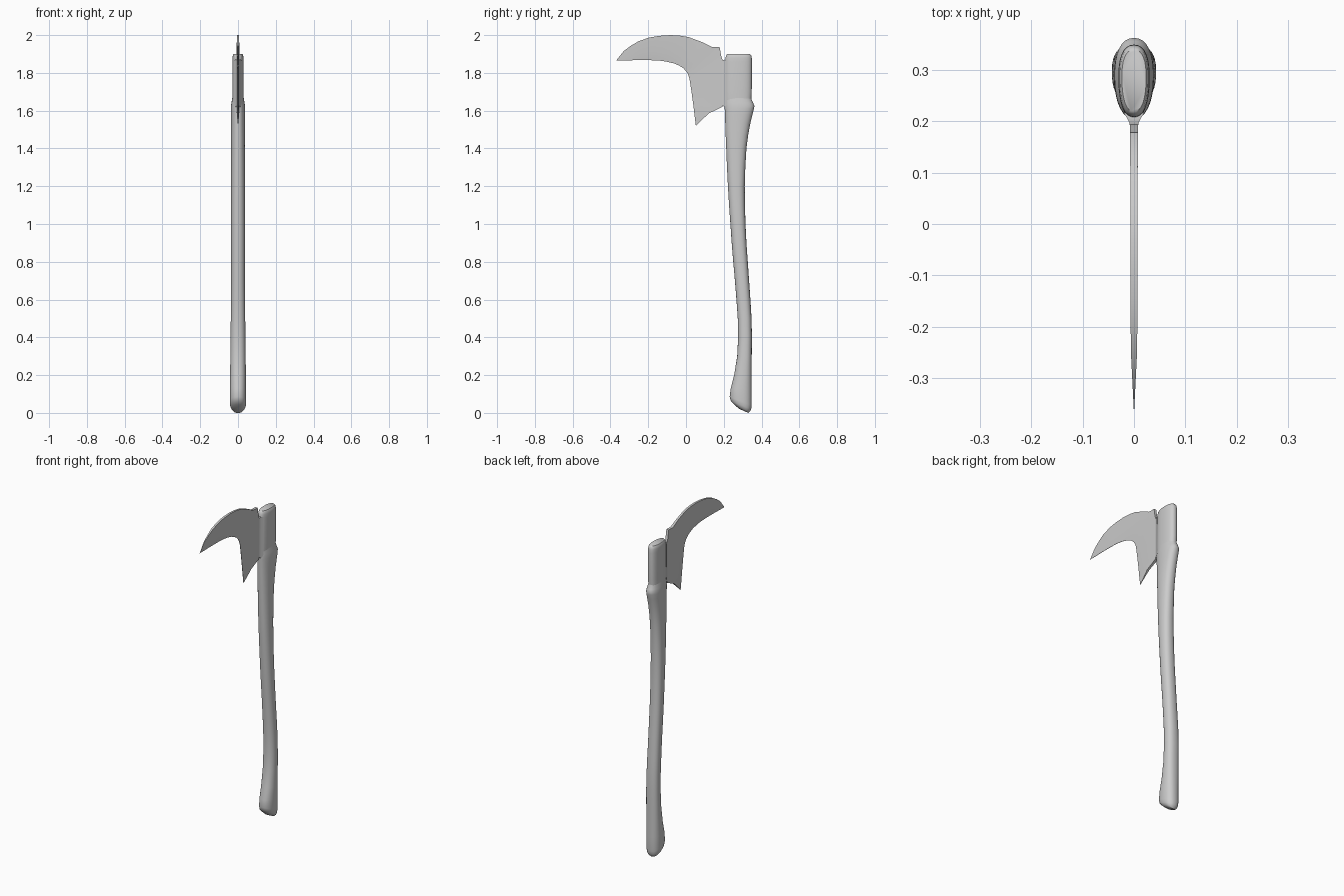
import bpy, bmesh, math

SEG = 32


def finish(name, bm, angle):
    bmesh.ops.recalc_face_normals(bm, faces=bm.faces)
    mesh = bpy.data.meshes.new(name)
    bm.to_mesh(mesh)
    bm.free()
    ob = bpy.data.objects.new(name, mesh)
    bpy.context.collection.objects.link(ob)
    bpy.ops.object.select_all(action='DESELECT')
    ob.select_set(True)
    bpy.context.view_layer.objects.active = ob
    bpy.ops.object.shade_smooth_by_angle(angle=math.radians(angle))
    return ob


def loft(name, sections, power=2.3):
    """Skin oval sections: (front y, front z, back y, back z, half width)."""
    bm = bmesh.new()
    sgn = lambda v: math.copysign(abs(v) ** (2 / power), v)
    rings = []
    for yf, zf, yb, zb, w in sections:
        ring = []
        for i in range(SEG):
            a = 2 * math.pi * i / SEG
            t = 0.5 + 0.5 * sgn(math.sin(a))
            ring.append(bm.verts.new((w * sgn(math.cos(a)) * (0.92 + 0.12 * t),
                                      yf + (yb - yf) * t, zf + (zb - zf) * t)))
        rings.append(ring)
    for lo, hi in zip(rings, rings[1:]):
        for i in range(SEG):
            j = (i + 1) % SEG
            bm.faces.new((lo[i], lo[j], hi[j], hi[i]))
    bm.faces.new(rings[0])
    bm.faces.new(rings[-1])
    return finish(name, bm, 50)


def level(rows):
    return [(f, z, b, z, w) for z, f, b, w in rows]


# curved wooden handle with a slanted butt and a swollen shoulder
butt = [(.280, .022, .330, .000, .022), (.255, .045, .338, .007, .036),
        (.238, .062, .345, .020, .042), (.231, .085, .348, .040, .044)]
grip = level([(.13, .237, .348, .044), (.2, .255, .348, .043), (.3, .271, .348, .041),
              (.4, .276, .349, .040), (.5, .274, .347, .039), (.6, .267, .341, .038),
              (.7, .259, .334, .037), (.8, .250, .327, .037), (.9, .242, .320, .037),
              (1.0, .235, .315, .037), (1.1, .228, .312, .037), (1.2, .222, .311, .037),
              (1.3, .217, .314, .037), (1.4, .213, .320, .037), (1.47, .210, .329, .038),
              (1.53, .208, .340, .038), (1.58, .206, .352, .039), (1.61, .205, .360, .039),
              (1.625, .204, .362, .038), (1.64, .205, .356, .036), (1.66, .207, .347, .032),
              (1.68, .209, .343, .029)])
loft("handle", butt + grip)

# oval head socket at the top of the handle
loft("head_socket", level([(1.645, .207, .346, .031), (1.67, .205, .346, .031),
                           (1.70, .205, .348, .031), (1.86, .207, .349, .031),
                           (1.88, .209, .348, .030), (1.893, .213, .345, .028),
                           (1.90, .219, .339, .024)]), 2.4)

# sickle blade: thick spine paired with the thin inner cutting edge
tip, beak = (-.370, 1.865), (.052, 1.520)
spine = [(-.330, 1.915), (-.290, 1.945), (-.250, 1.968), (-.195, 1.987), (-.143, 1.996),
         (-.080, 2.0), (-.030, 1.997), (.015, 1.989), (.085, 1.963), (.137, 1.937),
         (.178, 1.937), (.186, 1.890), (.196, 1.860), (.192, 1.760), (.192, 1.620),
         (.120, 1.585)]
edge = [(-.320, 1.866), (-.280, 1.867), (-.235, 1.867), (-.185, 1.867), (-.140, 1.865),
        (-.100, 1.859), (-.063, 1.850), (-.035, 1.838), (-.015, 1.825), (.000, 1.810),
        (.010, 1.795), (.017, 1.775), (.021, 1.755), (.029, 1.700), (.038, 1.635),
        (.046, 1.570)]
bm = bmesh.new()
rows = []
for k, (s, e) in enumerate(zip(spine, edge)):
    thick = min(.0065, .002 + .002 * k) + (.0015 if s[0] > .13 else 0)
    row = []
    for f, h in ((0, thick), (.65, .005 if k > 1 else .002), (1, .0008)):
        y, z = s[0] + (e[0] - s[0]) * f, s[1] + (e[1] - s[1]) * f
        row.append((bm.verts.new((-h, y, z)), bm.verts.new((h, y, z))))
    rows.append([row[0][0], row[1][0], row[2][0], row[2][1], row[1][1], row[0][1]])
for a, b in zip(rows, rows[1:]):
    for i in range(6):
        j = (i + 1) % 6
        bm.faces.new((a[i], a[j], b[j], b[i]))
for row, (y, z) in ((rows[0], tip), (rows[-1], beak)):
    v = bm.verts.new((0, y, z))
    for i in range(6):
        bm.faces.new((row[i], row[(i + 1) % 6], v))
finish("blade", bm, 30)

# flared neck joining the blade to the socket
bm = bmesh.new()
prev = None
for y, h, z0, z1 in ((.185, .007, 1.635, 1.865), (.197, .009, 1.625, 1.868),
                     (.205, .013, 1.62, 1.870), (.216, .020, 1.63, 1.868)):
    ring = [bm.verts.new(c) for c in ((-h, y, z0), (h, y, z0), (h, y, z1), (-h, y, z1))]
    if prev:
        for i in range(4):
            j = (i + 1) % 4
            bm.faces.new((prev[i], prev[j], ring[j], ring[i]))
    else:
        bm.faces.new(ring)
    prev = ring
bm.faces.new(prev)
finish("blade_neck", bm, 40)
